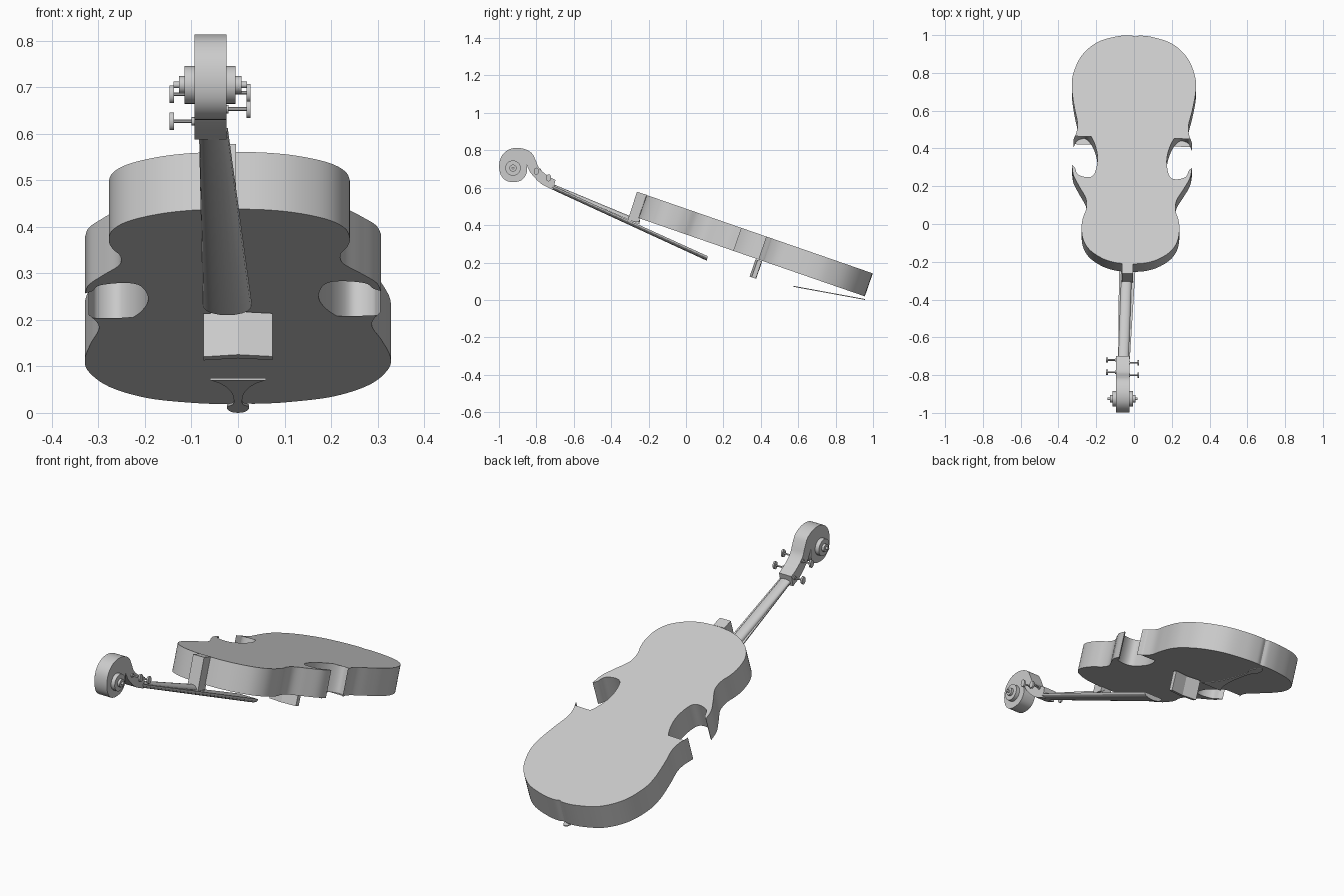
import bpy, bmesh, math
from mathutils import Vector

cube = bpy.data.objects.get("Cube")
if cube:
    bpy.data.objects.remove(cube, do_unlink=True)

GREY = (0.6, 0.6, 0.6, 1)
mat = bpy.data.materials.new("plain grey")
mat.use_nodes = True
mat.diffuse_color = GREY
mat.node_tree.nodes["Principled BSDF"].inputs["Base Color"].default_value = GREY

TILT = math.radians(19.1)
NORMAL = Vector((0, math.sin(TILT), math.cos(TILT)))   # out of the back plate
THICK = 0.13
YAW = 0.024


def spline(pts, steps=6):
    """Smooth open curve through 2D points."""
    p = [Vector(q) for q in pts]
    p = [2 * p[0] - p[1]] + p + [2 * p[-1] - p[-2]]
    out = []
    for a, b, c, d in zip(p, p[1:], p[2:], p[3:]):
        for i in range(steps):
            t = i / steps
            out.append(0.5 * (2 * b + (c - a) * t + (2 * a - 5 * b + 4 * c - d) * t * t
                              + (3 * b - a - 3 * c + d) * t ** 3))
    return out + [p[-2]]


def finish(name, bm, smooth=True):
    bmesh.ops.recalc_face_normals(bm, faces=bm.faces)
    me = bpy.data.meshes.new(name)
    bm.to_mesh(me)
    bm.free()
    me.materials.append(mat)
    ob = bpy.data.objects.new(name, me)
    bpy.context.collection.objects.link(ob)
    if smooth:
        bpy.ops.object.select_all(action='DESELECT')
        ob.select_set(True)
        bpy.context.view_layer.objects.active = ob
        bpy.ops.object.shade_smooth_by_angle(angle=math.radians(30))
    return ob


def loft(name, rings, smooth=True):
    """Skin equal-length closed rings and cap both ends."""
    bm = bmesh.new()
    vs = [[bm.verts.new(p) for p in r] for r in rings]
    for a, b in zip(vs, vs[1:]):
        for i in range(len(a)):
            j = (i + 1) % len(a)
            bm.faces.new((a[i], a[j], b[j], b[i]))
    bm.faces.new(vs[0])
    bm.faces.new(vs[-1])
    return finish(name, bm, smooth)


def prism(name, pts, vec, smooth=True):
    return loft(name, [pts, [Vector(p) + Vector(vec) for p in pts]], smooth)


def side_prism(name, yz, x0, x1, smooth=True):
    return prism(name, [Vector((x0, y, z)) for y, z in yz], (x1 - x0, 0, 0), smooth)


def disc(name, y, z, ry, rz, x0, x1, n=24):
    ring = [(y + ry * math.cos(k * math.tau / n), z + rz * math.sin(k * math.tau / n))
            for k in range(n)]
    return side_prism(name, ring, x0, x1)


def on_back(x, y):
    """Point on the tilted back plate, with the slight turn of the body."""
    yy = y - YAW * x
    return Vector((x - 0.018 + YAW * y, yy, 0.145 + (0.99 - yy) * math.tan(TILT)))


# Body: half outline in three arcs meeting at sharp corners, then mirrored
lower_bout = spline([(0, .992), (.03, .998), (.1, .99), (.2, .957), (.28, .885), (.322, .79),
                     (.328, .71), (.312, .61), (.294, .53), (.298, .48), (.314, .437)])
waist = spline([(.314, .437), (.295, .475), (.25, .487), (.212, .445), (.188, .38), (.184, .32),
                (.2, .258), (.235, .242), (.285, .256), (.302, .29), (.318, .305)])
upper_bout = spline([(.318, .305), (.308, .25), (.275, .19), (.24, .13), (.237, .075),
                     (.252, .03), (.259, -.02), (.25, -.085), (.215, -.14), (.15, -.183),
                     (.08, -.205), (0, -.212)])
half = lower_bout[:-1] + waist[:-1] + upper_bout
outline = half + [Vector((-p.x, p.y)) for p in reversed(half[1:-1])]
prism("body", [on_back(p.x, p.y) for p in outline], -NORMAL * THICK)

# Sound holes: thin S-shaped relief on the belly
hole = [(-.145, .233), (-.128, .23), (-.115, .239), (-.13, .246), (-.152, .235), (-.15, .218),
        (-.128, .203), (-.127, .183), (-.15, .172), (-.176, .185), (-.172, .205), (-.158, .2)]
path = spline(hole, 5)
for side, label in ((1, "right"), (-1, "left")):
    centre = []
    for p in path:
        y = 0.955 - (p.y - 0.025) / math.tan(TILT)
        x = side * (p.x + 0.008)
        yy = y - YAW * x
        centre.append(Vector((x - 0.008, yy, 0.025 + (0.955 - yy) * math.tan(TILT))))
    bm = bmesh.new()
    rows = []
    for i, c in enumerate(centre):
        t = (centre[min(i + 1, len(centre) - 1)] - centre[max(i - 1, 0)]).normalized()
        w = t.cross(NORMAL) * (0.002 + 0.004 * math.sin(math.pi * i / (len(centre) - 1)))
        rows.append([bm.verts.new(c + w - NORMAL * .003), bm.verts.new(c - w - NORMAL * .003)])
    for a, b in zip(rows, rows[1:]):
        bm.faces.new((a[0], a[1], b[1], b[0]))
    ext = bmesh.ops.extrude_face_region(bm, geom=bm.faces[:])
    bmesh.ops.translate(bm, vec=NORMAL * 0.006,
                        verts=[v for v in ext["geom"] if isinstance(v, bmesh.types.BMVert)])
    finish(label + "_sound_hole", bm, False)

# Bridge: folded block standing on the belly
fold = [(-.074, .405), (0, .392), (.074, .403), (.074, .425), (0, .414), (-.074, .427)]
prism("bridge", [Vector((x, y - .02, .215 - (y - .4) * .35)) for x, y in fold],
      -NORMAL * 0.098, False)

# Tailpiece: thin waisted plate
tail = spline([(.06, .575), (.04, .61), (.022, .67), (.012, .74), (.009, .81),
               (.011, .86), (.023, .885), (.022, .92), (.012, .95), (0, .957)], 4)
tail = tail + [Vector((-p.x, p.y)) for p in reversed(tail[:-1])]
prism("tailpiece", [Vector((p.x, p.y, .07 - (p.y - .575) * .183)) for p in tail],
      (0, 0, .005))

# Heel block joining neck and body
side_prism("neck_heel", [(-.262, .578), (-.21, .562), (-.252, .415), (-.312, .425)],
           -.064, -.004, False)


# Fingerboard and neck: tapered strips with rounded section
def strip_ring(cx, y, z, width, height, n=10):
    ring = []
    for k in range(n + 1):
        a = math.pi * k / n
        ring.append(Vector((cx + width / 2 * math.cos(a), y - .2 * height * math.sin(a),
                            z - height * math.sin(a) ** 0.8)))
    return ring


loft("fingerboard", [strip_ring(-.053, -.715, .612, .062, .02),
                     strip_ring(-.023, .116, .234, .106, .024)])
loft("neck", [strip_ring(-.056, -.715, .608, .056, -.012),
              strip_ring(-.039, -.25, .404, .056, -.022)])

# Scroll and peg box: curled side profile
scroll = spline([(-.698, .641), (-.745, .668), (-.785, .705), (-.803, .745), (-.825, .785),
                 (-.865, .807), (-.91, .813), (-.955, .8), (-.988, .765), (-.999, .715),
                 (-.99, .668), (-.962, .638), (-.92, .63), (-.88, .64), (-.855, .67),
                 (-.85, .7), (-.853, .724)], 4)
scroll += spline([(-.835, .685), (-.81, .655), (-.77, .618), (-.71, .588)], 4)
side_prism("scroll", scroll, -.094, -.025)
for name, r, reach in (("scroll_eye_large", .041, .055), ("scroll_eye_middle", .019, .067),
                       ("scroll_eye_small", .007, .079)):
    disc(name, -.925, .705, r, r, -.06 - reach, -.06 + reach)

# Tuning pegs: slim shaft, collar and flat head
pegs = (("left_lower", -.735, .653, 1), ("left_upper", -.8, .688, 1),
        ("right_lower", -.72, .627, -1), ("right_upper", -.785, .685, -1))
for name, y, z, s in pegs:
    disc(name + "_peg_shaft", y, z, .004, .004, -.06, -.06 + s * .08, 12)
    disc(name + "_peg_collar", y, z, .009, .009, -.06 + s * .034, -.06 + s * .04, 12)
    disc(name + "_peg_head", y, z, .014, .019, -.06 + s * .078, -.06 + s * .087, 16)
